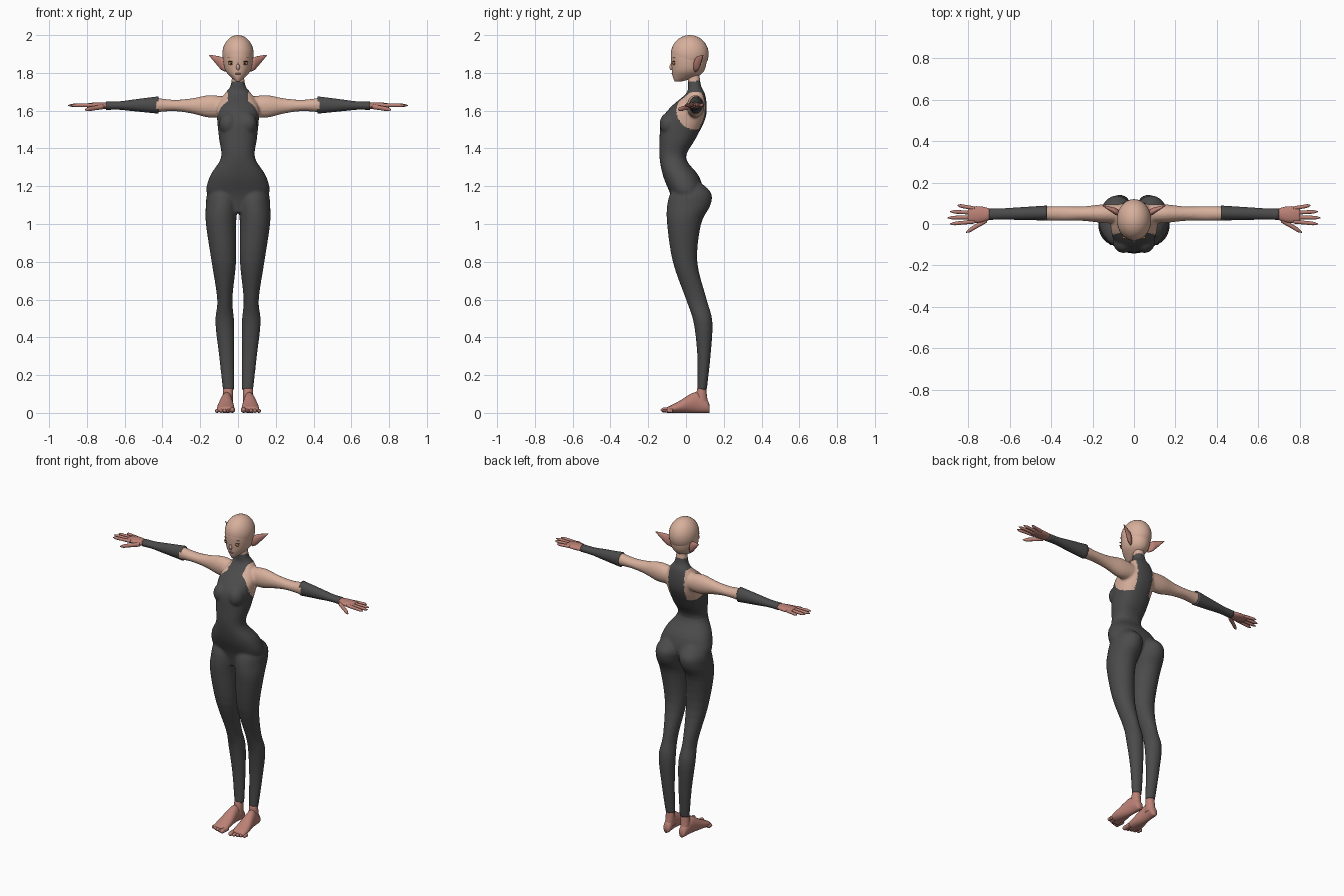
import bpy, bmesh, math
from mathutils import Matrix, Vector

if "Cube" in bpy.data.objects:
    bpy.data.objects.remove(bpy.data.objects["Cube"], do_unlink=True)


def material(name, *rgb):
    mat = bpy.data.materials.new(name)
    mat.use_nodes = True
    mat.diffuse_color = (*rgb, 1)
    mat.node_tree.nodes["Principled BSDF"].inputs["Base Color"].default_value = (*rgb, 1)
    return mat


suit = material("charcoal suit", .07, .07, .07)
skin = material("peach skin", .68, .43, .33)
rosy = material("rosy skin", .5, .22, .18)
amber = material("amber eye", .55, .25, .1)
dark = material("dark lash", .05, .03, .03)


def finish(name, bm, *materials):
    """Turn the bmesh into a smooth shaded object."""
    bmesh.ops.recalc_face_normals(bm, faces=bm.faces)
    mesh = bpy.data.meshes.new(name)
    bm.to_mesh(mesh)
    bm.free()
    for mat in materials:
        mesh.materials.append(mat)
    mesh.shade_smooth()
    obj = bpy.data.objects.new(name, mesh)
    bpy.context.collection.objects.link(obj)
    return obj


def smooth_rows(rows, steps):
    """Catmull-Rom interpolation between cross-sections."""
    rows = [Vector(row) for row in rows]
    result = []
    for index, (here, after) in enumerate(zip(rows, rows[1:])):
        before = rows[max(index - 1, 0)]
        beyond = rows[min(index + 2, len(rows) - 1)]
        tangent, next_tangent = (after - before) / 2, (beyond - here) / 2
        for step in range(steps):
            t = step / steps
            ease = t * t * (3 - 2 * t)
            result.append(here.lerp(after, ease) + tangent * t * (1 - t) ** 2
                          - next_tangent * t * t * (1 - t))
    return result + [rows[-1]]


def loft(bm, axis, rows, side=1, steps=4, segments=24, power=2):
    """Skin oval sections (position, low, high, low, high) along an axis."""
    rings = []
    for position, low_a, high_a, low_b, high_b in smooth_rows(rows, steps):
        ring = []
        for k in range(segments):
            angle = math.tau * k / segments
            across, along = (math.copysign(abs(f) ** (2 / power), f)
                             for f in (math.cos(angle), math.sin(angle)))
            point = [(low_a + high_a + across * (high_a - low_a)) / 2,
                     (low_b + high_b + along * (high_b - low_b)) / 2]
            point.insert("xyz".index(axis), position)
            point[0] *= side
            ring.append(bm.verts.new(point))
        rings.append(ring)
    for lower, upper in zip(rings, rings[1:]):
        for k in range(segments):
            bm.faces.new((lower[k], lower[k - 1], upper[k - 1], upper[k]))
    bm.faces.new(rings[0])
    bm.faces.new(rings[-1])


def tube(bm, axis, start, end, widths, depths, side):
    """Straight limb whose radii are evenly spaced from start to end."""
    skip = "xyz".index(axis)
    rows = []
    for k, (width, depth) in enumerate(zip(widths, depths)):
        centre = list(Vector(start).lerp(Vector(end), k / (len(widths) - 1)))
        position = centre.pop(skip)
        a, b = centre
        rows.append((position, a - width, a + width, b - depth, b + depth))
    loft(bm, axis, rows, side)


def digit(bm, axis, start, end, radius, side):
    """Round-ended finger or toe."""
    radii = [radius * f for f in (1, 1, .95, .9, .9, .8, .2)]
    tube(bm, axis, start, end, radii, radii, side)


def ball(bm, centre, radii):
    bmesh.ops.create_uvsphere(bm, u_segments=32, v_segments=20, radius=1,
                              matrix=Matrix.Translation(centre) @ Matrix.Diagonal((*radii, 1)))


# Torso sections: height, half width, front, back
torso = [(1.06, .04, -.06, .03), (1.15, .16, -.08, .09), (1.25, .15, -.12, .07),
         (1.35, .09, -.14, 0), (1.45, .1, -.14, .05), (1.55, .11, -.13, .1),
         (1.62, .11, -.08, .11), (1.69, .07, 0, .1), (1.73, .04, .01, .08),
         (1.8, .03, .01, .07)]
# Leg sections: height, inner side, outer side, front, back
leg = [(1.24, .04, .11, -.04, .05), (1.17, 0, .16, -.08, .13), (1.1, 0, .17, -.1, .13),
       (1, .01, .17, -.1, .08), (.8, .01, .14, -.07, .06), (.6, .03, .11, 0, .11),
       (.48, .02, .12, .04, .14), (.3, .02, .1, .06, .13), (.12, .02, .08, .06, .11)]

# Body: torso, bust, legs and upper arms fused into one surface
bm = bmesh.new()
loft(bm, "z", [(z, -half, half, front, back) for z, half, front, back in torso],
     segments=40, power=2.3)
for side in (1, -1):
    loft(bm, "z", leg, side)
    tube(bm, "x", (.05, .05, 1.62), (.44, .05, 1.63),
         (.045, .045, .035, .035, .035), (.05, .06, .04, .03, .04), side)
    ball(bm, (side * .05, -.09, 1.53), (.05, .05, .06))
body = finish("body", bm)
fuse = body.modifiers.new("fuse", "REMESH")
fuse.mode = "VOXEL"
fuse.voxel_size = .007
relax = body.modifiers.new("relax", "SMOOTH")
relax.iterations = 4
fused = bpy.data.meshes.new_from_object(body.evaluated_get(bpy.context.evaluated_depsgraph_get()))
body.modifiers.clear()
body.data = fused
fused.materials.clear()
fused.materials.append(suit)
fused.materials.append(skin)
fused.shade_smooth()

# Bare shoulders: an oval armhole on each side and the arm beyond it
for face in fused.polygons:
    x, y, z = face.center
    armhole = math.hypot(y - .05, z - 1.6) < .1 and abs(x) > .055
    arm = abs(x) > .125 and z > 1.45
    face.material_index = int(z > 1.757 or arm or armhole)

# Head: round cranium with a face and jaw tapering to the chin
bm = bmesh.new()
ball(bm, (0, .02, 1.9), (.083, .1, .1))
jaw = [(1.755, .01, -.06, -.02), (1.78, .04, -.07, .06), (1.82, .07, -.075, .1),
       (1.9, .08, -.08, .11), (1.95, .06, -.06, .08)]
loft(bm, "z", [(z, -half, half, front, back) for z, half, front, back in jaw], segments=40)
finish("head", bm, skin)

# Nose
bm = bmesh.new()
tube(bm, "z", (0, -.07, 1.865), (0, -.074, 1.815),
     (.004, .005, .01, .006), (.007, .01, .016, .007), 1)
finish("nose", bm, skin)

# Mouth
bm = bmesh.new()
ball(bm, (0, -.067, 1.796), (.016, .01, .006))
finish("lips", bm, rosy)

for side, label in ((1, "left"), (-1, "right")):
    # Eye with pupil, upper lash line and brow
    for part, mat, z, width, depth, height in (
            ("eye", amber, 1.85, .017, .008, .008), ("pupil", dark, 1.85, .006, .01, .007),
            ("lash", dark, 1.86, .02, .009, .002), ("brow", amber, 1.88, .02, .008, .002)):
        bm = bmesh.new()
        ball(bm, (side * .035, -.064, z), (width, depth, height))
        finish(f"{label}_{part}", bm, mat)

    # Long pointed ear
    bm = bmesh.new()
    tube(bm, "x", (.066, .05, 1.835), (.153, .09, 1.894),
         (.012, .017, .012, .008, .002), (.03, .034, .025, .014, .002), side)
    finish(f"{label}_ear", bm, rosy)

    # Forearm sleeve
    bm = bmesh.new()
    tube(bm, "x", (.42, .053, 1.63), (.7, .047, 1.626),
         (.036, .033, .03, .027, .027), (.046, .038, .03, .022, .022), side)
    finish(f"{label}_sleeve", bm, suit)

    # Hand: palm, fanned fingers and thumb
    bm = bmesh.new()
    tube(bm, "x", (.68, .047, 1.626), (.8, .045, 1.628),
         (.02, .035, .04, .035), (.017, .017, .016, .01), side)
    for k in range(4):
        tip = (.9 - .012 * (k - 1) ** 2, .03 * k, 1.628)
        digit(bm, "x", (.77, .012 + .021 * k, 1.628), tip, .01, side)
    digit(bm, "x", (.71, .02, 1.622), (.81, -.04, 1.605), .013, side)
    finish(f"{label}_hand", bm, rosy)

    # Foot: ankle, wedge from heel to ball, and five toes
    bm = bmesh.new()
    tube(bm, "z", (.052, .083, .13), (.055, .08, .04), (.026, .028, .028), (.024, .03, .04), side)
    sole = [(.125, .04, .07, .04), (.11, .03, .08, .07), (.05, .03, .09, .11),
            (-.04, .02, .11, .06), (-.1, .02, .11, .03)]
    loft(bm, "y", [(y, inner, outer, 0, top) for y, inner, outer, top in sole], side)
    for k in range(5):
        radius = .011 if k else .015
        x = .03 + .02 * k
        digit(bm, "y", (x, -.07, radius), (x, .008 * k - .134, radius), radius, side)
    finish(f"{label}_foot", bm, rosy)
